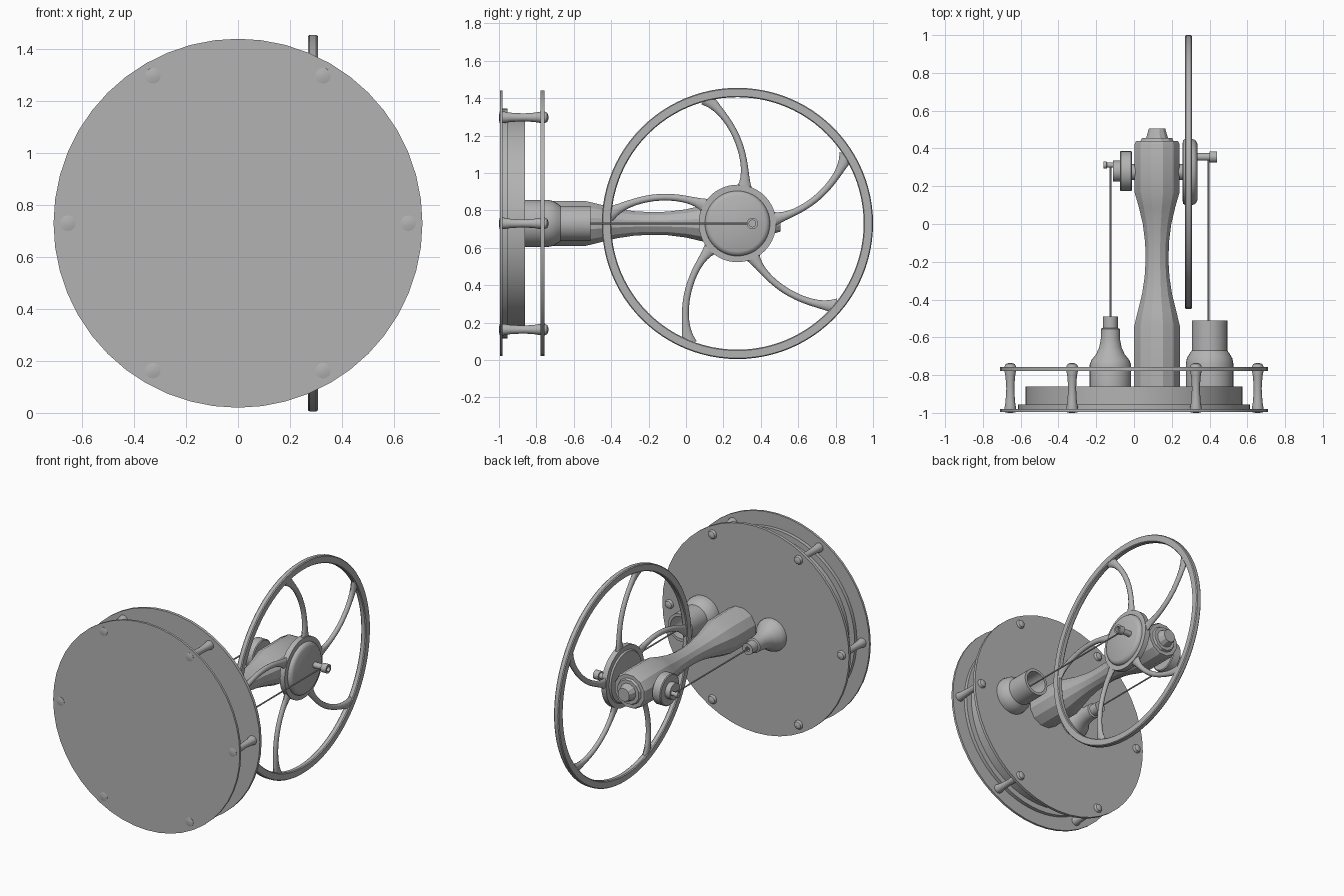
import bpy, bmesh, math
from mathutils import Vector

cube = bpy.data.objects.get("Cube")
if cube:
    bpy.data.objects.remove(cube, do_unlink=True)

grey = bpy.data.materials.new("plain_grey")
grey.use_nodes = True
COL = (0.45, 0.45, 0.45, 1)
grey.diffuse_color = COL
grey.node_tree.nodes["Principled BSDF"].inputs["Base Color"].default_value = COL

AXIS_Z = 0.73      # height of the main axis
WHEEL_Y = 0.275    # crankshaft position


def finish(name, bm, angle=30):
    bmesh.ops.recalc_face_normals(bm, faces=bm.faces)
    mesh = bpy.data.meshes.new(name)
    bm.to_mesh(mesh)
    bm.free()
    mesh.materials.append(grey)
    ob = bpy.data.objects.new(name, mesh)
    bpy.context.collection.objects.link(ob)
    bpy.ops.object.select_all(action='DESELECT')
    ob.select_set(True)
    bpy.context.view_layer.objects.active = ob
    bpy.ops.object.shade_smooth_by_angle(angle=math.radians(angle))
    return ob


def skin(bm, rings, loop=False):
    """Bridge rings of points; cap the ends unless they close into a loop."""
    rows = [[bm.verts.new(p) for p in ring] for ring in rings]
    n = len(rows[0])
    pairs = list(zip(rows, rows[1:])) + ([(rows[-1], rows[0])] if loop else [])
    for a, b in pairs:
        for i in range(n):
            j = (i + 1) % n
            bm.faces.new((a[i], a[j], b[j], b[i]))
    if not loop:
        bm.faces.new(rows[0])
        bm.faces.new(rows[-1])


def lathe(name, profile, x=0, y=0, z=AXIS_Z, axis='y', n=32, loop=False, angle=30, turn=0):
    """Turn (radius, distance) points about a line along x or y."""
    rings = []
    for r, t in profile:
        ring = []
        for i in range(n):
            a = math.tau * (i + turn) / n
            c, s = r * math.cos(a), r * math.sin(a)
            ring.append((x + c, y + t, z + s) if axis == 'y' else (x + t, y + c, z + s))
        rings.append(ring)
    bm = bmesh.new()
    skin(bm, rings, loop)
    return finish(name, bm, angle)


# Chamber between two round plates
lathe("front_plate", [(.71, -.995), (.71, -.98)], n=48)
lathe("chamber", [(.615, -.98), (.615, -.955), (.575, -.955), (.575, -.86)], n=64)
lathe("back_plate", [(.71, -.777), (.71, -.757)], n=48)

# Six waisted spacer bolts with domed heads
for k in range(6):
    a = math.tau * k / 6
    lathe(f"spacer_bolt_{k + 1}",
          [(.012, -1), (.03, -.996), (.031, -.975), (.025, -.94), (.021, -.87), (.025, -.81),
           (.031, -.775), (.031, -.755), (.024, -.742), (.01, -.736)],
          x=.655 * math.cos(a), z=AXIS_Z + .655 * math.sin(a), n=16)

# Support column with a slim waist and end plug
lathe("column",
      [(.125, -.86), (.125, -.54), (.105, -.46), (.082, -.37), (.068, -.28), (.063, -.2),
       (.065, -.1), (.078, 0), (.1, .09), (.124, .17), (.124, .42), (.115, .44),
       (.09, .44), (.083, .455), (.06, .455), (.045, .505)],
      x=.122, n=12, turn=.5, angle=25)

# Power cylinder, open at its end
lathe("power_cylinder",
      [(.126, -.86), (.126, -.74), (.12, -.71), (.105, -.685), (.094, -.67), (.094, -.51),
       (.075, -.51), (.075, -.64)], x=.4)
lathe("power_rod", [(.005, -.64), (.005, .34)], x=.395, n=8)

# Displacer gland with a flared foot
lathe("displacer_gland",
      [(.11, -.86), (.11, -.745), (.1, -.72), (.076, -.69), (.06, -.655), (.051, -.61),
       (.05, -.555), (.039, -.55), (.039, -.49), (.015, -.49), (.015, -.53)], x=-.125)
lathe("displacer_rod", [(.005, -.53), (.005, .31)], x=-.125, n=8)

# Crankshaft with its left-hand disc and pin
lathe("crankshaft", [(.042, -.02), (.042, .28)], y=WHEEL_Y, axis='x')
lathe("crank_disc", [(.1, -.075), (.106, -.07), (.106, -.015), (.1, -.01)], y=.28, axis='x')
lathe("crank_boss", [(.056, -.112), (.056, -.07)], y=.28, axis='x')
lathe("crank_pin", [(.019, -.162), (.019, -.145), (.014, -.143), (.014, -.1)],
      y=.312, axis='x', n=16)

# Flywheel rim and domed hub
lathe("flywheel_rim",
      [(.675, .276), (.68, .27), (.72, .27), (.725, .276), (.725, .301), (.72, .307),
       (.68, .307), (.675, .301)], y=WHEEL_Y, axis='x', n=96, loop=True)
lathe("flywheel_hub",
      [(.15, .257), (.168, .26), (.175, .27), (.207, .27), (.207, .307), (.174, .307),
       (.172, .318), (.165, .328), (.15, .335)], y=WHEEL_Y, axis='x', n=64)
lathe("wheel_pin", [(.02, .32), (.02, .4), (.03, .4), (.03, .44), (.018, .44), (.018, .42)],
      y=.355, axis='x', n=24)

# Five swept spokes, flared at both ends
STEPS = 16
for k in range(5):
    path = []
    for i in range(STEPS + 1):
        t = i / STEPS
        r = .19 + .5 * t
        a = math.radians(79 + 25 * t ** 1.25 + 72 * k)
        path.append(Vector((0, r * math.cos(a), r * math.sin(a))))
    rings = []
    for i, p in enumerate(path):
        d = (path[min(i + 1, STEPS)] - path[max(i - 1, 0)]).normalized()
        side = Vector((0, -d.z, d.y))
        half = .018 + .024 * abs(2 * i / STEPS - 1) ** 5
        rings.append([Vector((.2885, WHEEL_Y, AXIS_Z)) + p
                      + side * half * math.cos(math.tau * j / 10)
                      + Vector((.016 * math.sin(math.tau * j / 10), 0, 0))
                      for j in range(10)])
    bm = bmesh.new()
    skin(bm, rings)
    finish(f"flywheel_spoke_{k + 1}", bm, 50)
